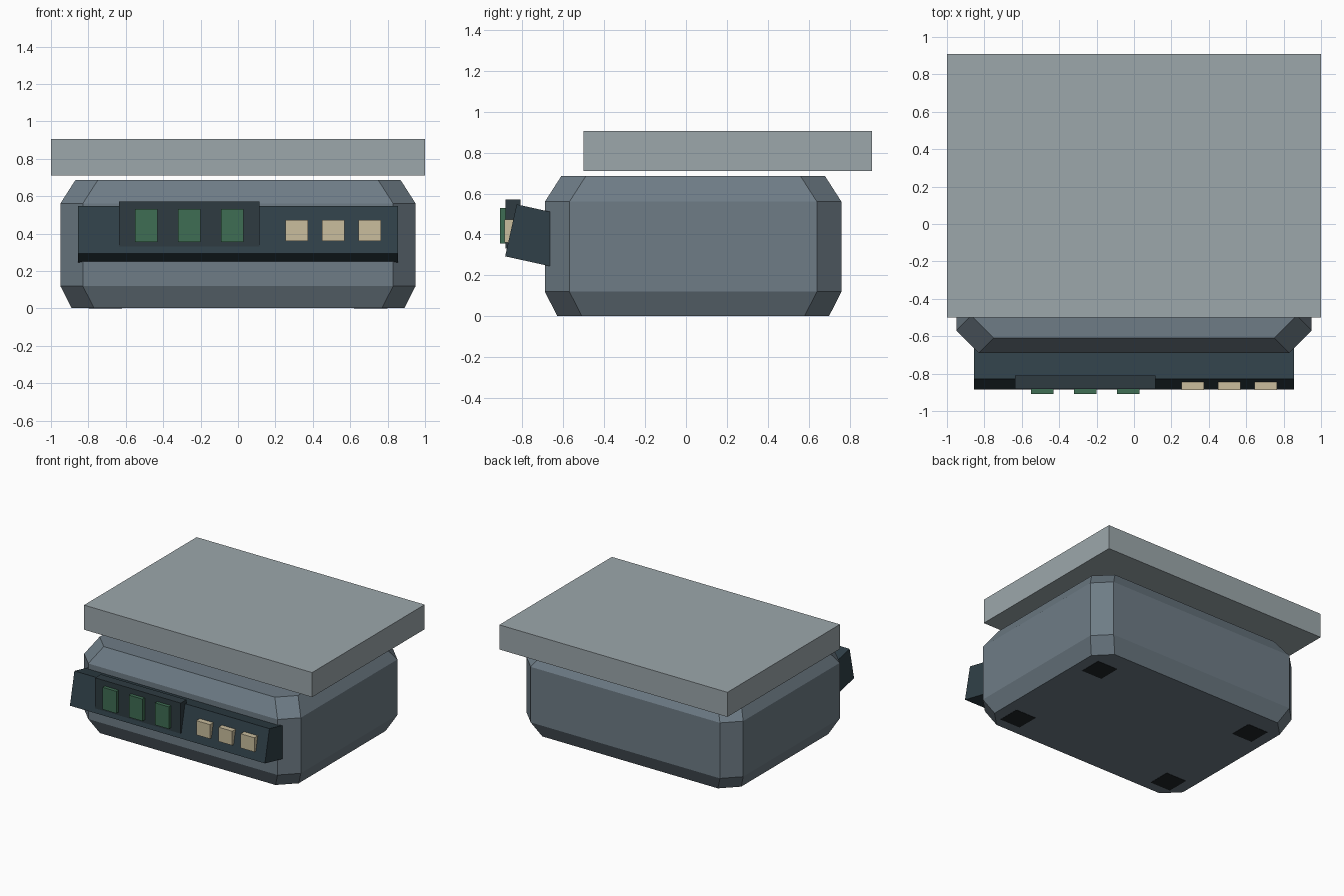
import bpy
import bmesh
from math import radians
from mathutils import Matrix, Vector

cube = bpy.data.objects.get("Cube")
if cube:
    bpy.data.objects.remove(cube, do_unlink=True)


def material(name, rgb):
    """Flat material from 0-255 display colour."""
    lin = [((c / 255 + 0.055) / 1.055) ** 2.4 for c in rgb]
    mat = bpy.data.materials.new(name)
    mat.use_nodes = True
    mat.diffuse_color = (*lin, 1)
    mat.node_tree.nodes["Principled BSDF"].inputs["Base Color"].default_value = (*lin, 1)
    return mat


housing_grey = material("housing_grey", (110, 124, 134))
platform_grey = material("platform_grey", (156, 167, 171))
panel_slate = material("panel_slate", (48, 64, 72))
display_dark = material("display_dark", (46, 59, 65))
digit_green = material("digit_green", (63, 109, 83))
button_beige = material("button_beige", (202, 190, 158))
foot_black = material("foot_black", (32, 37, 40))


def finish(name, bm, mat):
    bmesh.ops.recalc_face_normals(bm, faces=bm.faces)
    mesh = bpy.data.meshes.new(name)
    bm.to_mesh(mesh)
    bm.free()
    mesh.materials.append(mat)
    obj = bpy.data.objects.new(name, mesh)
    bpy.context.collection.objects.link(obj)
    return obj


def box(name, mat, low, high):
    """Box between two opposite corners."""
    low, high = Vector(low), Vector(high)
    bm = bmesh.new()
    place = Matrix.Translation((low + high) / 2) @ Matrix.Diagonal((*(high - low), 1))
    bmesh.ops.create_cube(bm, size=1, matrix=place)
    return finish(name, bm, mat)


def octagon(half_x, half_y, cut, centre_y, z):
    """Rectangle with cut corners."""
    points = []
    for sx, sy in ((1, 1), (-1, 1), (-1, -1), (1, -1)):
        pair = [(half_x, half_y - cut), (half_x - cut, half_y)]
        if sx != sy:
            pair.reverse()
        points += [(sx * px, sy * py + centre_y, z) for px, py in pair]
    return points


# Housing: cut-corner body, tapering at top and bottom
bm = bmesh.new()
rings = []
for inset, z in ((0.06, 0.002), (0, 0.12), (0, 0.56), (0.08, 0.685)):
    ring = octagon(0.95 - inset, 0.725 - inset, 0.12, 0.035, z)
    rings.append([bm.verts.new(p) for p in ring])
for lower, upper in zip(rings, rings[1:]):
    for i in range(8):
        j = (i + 1) % 8
        bm.faces.new((lower[i], lower[j], upper[j], upper[i]))
bm.faces.new(rings[0])
bm.faces.new(rings[-1])
finish("housing", bm, housing_grey)

# Weighing platform above the housing
box("platform", platform_grey, (-1, -0.5, 0.71), (1, 0.91, 0.905))

# Tilted control panel, its back sunk into the housing
panel = box("control_panel", panel_slate, (-0.855, 0, -0.13), (0.855, 0.29, 0.13))
panel.location = (0, -0.856, 0.42)
panel.rotation_euler.x = radians(-12.5)

# Display with its digit blocks
box("display", display_dark, (-0.635, -0.882, 0.33), (0.115, -0.81, 0.572))
for i in range(3):
    x = -0.49 + 0.23 * i
    box(f"digit_{i + 1}", digit_green, (x - 0.06, -0.91, 0.355), (x + 0.06, -0.87, 0.53))

# Push buttons
for i in range(3):
    x = 0.315 + 0.195 * i
    box(f"button_{i + 1}", button_beige, (x - 0.06, -0.887, 0.36), (x + 0.06, -0.84, 0.473))

# Feet, nearly flush with the underside
for side, sx in (("left", 1), ("right", -1)):
    for end, y in (("front", -0.46), ("back", 0.46)):
        x = 0.71 * sx
        box(f"foot_{end}_{side}", foot_black, (x - 0.09, y - 0.09, 0), (x + 0.09, y + 0.09, 0.04))
